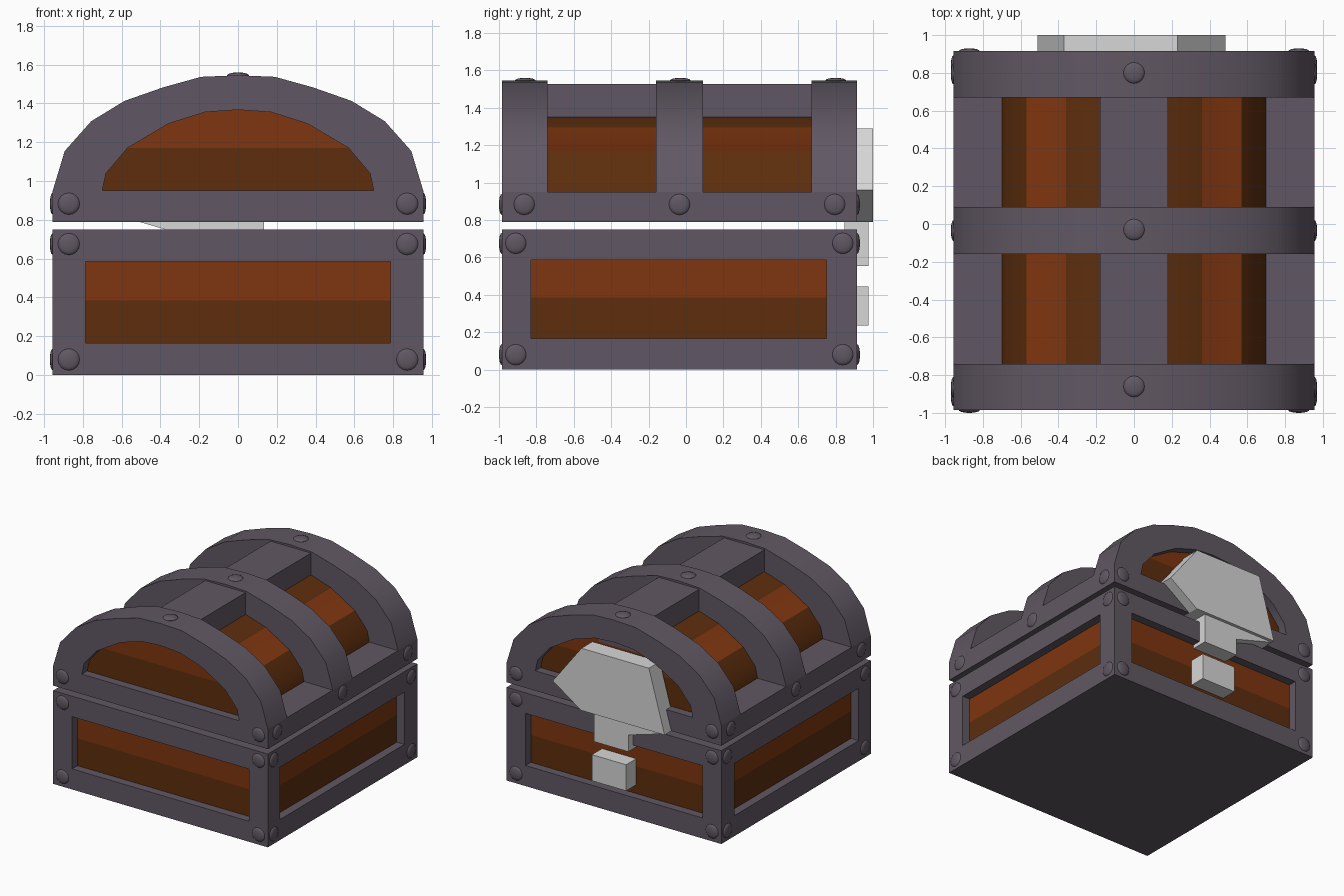
import bpy, bmesh, math
from mathutils import Vector

if "Cube" in bpy.data.objects:
    bpy.data.objects.remove(bpy.data.objects["Cube"], do_unlink=True)


def material(name, rgb):
    m = bpy.data.materials.new(name)
    m.use_nodes = True
    m.diffuse_color = (*rgb, 1)
    m.node_tree.nodes["Principled BSDF"].inputs["Base Color"].default_value = (*rgb, 1)
    return m


IRON = material("purple grey iron", (0.118, 0.097, 0.125))
LIGHT_WOOD = material("orange brown wood", (0.21, 0.036, 0.005))
DARK_WOOD = material("dark brown wood", (0.11, 0.027, 0.004))
STEEL = material("pale grey steel", (0.68, 0.68, 0.68))

# Overall chest footprint and the depth of the recessed wood
HALF_X, FRONT, BACK, RECESS = 0.955, -0.985, 0.915, 0.068


def finish(name, bm, *mats, smooth=0):
    bmesh.ops.recalc_face_normals(bm, faces=bm.faces)
    mesh = bpy.data.meshes.new(name)
    bm.to_mesh(mesh)
    bm.free()
    obj = bpy.data.objects.new(name, mesh)
    bpy.context.collection.objects.link(obj)
    for m in mats:
        mesh.materials.append(m)
    if smooth:
        bpy.ops.object.select_all(action="DESELECT")
        obj.select_set(True)
        bpy.context.view_layer.objects.active = obj
        bpy.ops.object.shade_smooth_by_angle(angle=math.radians(smooth))
    return obj


def prism(profile, y0, y1):
    """Extrude an (x, z) outline along y."""
    bm = bmesh.new()
    face = bm.faces.new([bm.verts.new((x, y0, z)) for x, z in profile])
    out = bmesh.ops.extrude_face_region(bm, geom=[face])
    moved = [v for v in out["geom"] if isinstance(v, bmesh.types.BMVert)]
    bmesh.ops.translate(bm, verts=moved, vec=(0, y1 - y0, 0))
    return bm


def block(x0, x1, y0, y1, z0, z1):
    return prism([(x0, z0), (x1, z0), (x1, z1), (x0, z1)], y0, y1)


def split_height(bm, z):
    bmesh.ops.bisect_plane(bm, geom=bm.verts[:] + bm.edges[:] + bm.faces[:],
                           plane_co=(0, 0, z), plane_no=(0, 0, 1))


def mirrored(half):
    """Complete an arch from its +x half, ending at the top."""
    return half + [(-x, z) for x, z in reversed(half) if x > 0]


# Base: wooden core behind an iron frame
core = block(-HALF_X + RECESS, HALF_X - RECESS, FRONT + RECESS, BACK - RECESS, 0.1, 0.7)
split_height(core, 0.385)
for f in core.faces:
    f.material_index = 0 if f.calc_center_median().z > 0.385 else 1
finish("base_panels", core, LIGHT_WOOD, DARK_WOOD)
finish("base_bottom_rail", block(-HALF_X, HALF_X, FRONT, BACK, 0, 0.165), IRON)
finish("base_top_rail", block(-HALF_X, HALF_X, FRONT, BACK, 0.585, 0.75), IRON)
for side, sx in (("left", 1), ("right", -1)):
    x0, x1 = sorted((sx * 0.787, sx * HALF_X))
    finish(f"front_{side}_post", block(x0, x1, FRONT, -0.83, 0.165, 0.585), IRON)
    finish(f"back_{side}_post", block(x0, x1, 0.75, BACK, 0.165, 0.585), IRON)

# Lid: wooden barrel with light planks at mid height
inner = mirrored([(0.70, 0.95), (0.68, 1.04), (0.57, 1.17), (0.36, 1.295),
                  (0.17, 1.355), (0, 1.367)])
barrel = prism(inner, FRONT + RECESS, BACK - RECESS)
split_height(barrel, 1.17)
barrel.normal_update()
for f in barrel.faces:
    z = f.calc_center_median().z
    end_cap = abs(f.normal.y) > 0.5
    f.material_index = 0 if z > 1.17 and (end_cap or z < 1.29) else 1
finish("lid_barrel", barrel, LIGHT_WOOD, DARK_WOOD, smooth=35)

# Lid: iron rim, three arched ribs and a ridge beam
finish("lid_rim", block(-HALF_X, HALF_X, FRONT, BACK, 0.79, 0.95), IRON)
outer = mirrored([(HALF_X, 0.95), (0.893, 1.155), (0.757, 1.308), (0.585, 1.413),
                  (0.385, 1.483), (0.19, 1.537), (0, 1.545)])
for name, y0, y1 in (("front", FRONT, -0.74), ("middle", -0.16, 0.09), ("back", 0.67, BACK)):
    finish(f"lid_{name}_rib", prism(outer + inner[::-1], y0, y1), IRON, smooth=35)
finish("lid_ridge_beam", block(-0.18, 0.18, -0.9, 0.85, 1.3, 1.527), IRON)


# Domed rivets
def rivet(name, centre, axis):
    bm = bmesh.new()
    bmesh.ops.create_uvsphere(bm, u_segments=16, v_segments=8, radius=1)
    bmesh.ops.scale(bm, verts=bm.verts, vec=(0.056, 0.056, 0.015))
    turn = Vector((0, 0, 1)).rotation_difference(Vector(axis)).to_matrix()
    bmesh.ops.rotate(bm, verts=bm.verts, matrix=turn)
    bmesh.ops.translate(bm, verts=bm.verts, vec=centre)
    finish(name, bm, IRON, smooth=60)


for side, sx in (("left", 1), ("right", -1)):
    for z in (0.08, 0.675, 0.883):
        rivet(f"front_{side}_rivet", (sx * 0.872, FRONT, z), (0, -1, 0))
        rivet(f"back_{side}_rivet", (sx * 0.872, BACK, z), (0, 1, 0))
    for z in (0.08, 0.675):
        for y in (-0.91, 0.838):
            rivet(f"{side}_base_rivet", (sx * HALF_X, y, z), (sx, 0, 0))
    for y in (-0.865, -0.035, 0.795):
        rivet(f"{side}_lid_rivet", (sx * HALF_X, y, 0.883), (sx, 0, 0))
for y in (-0.86, -0.03, 0.80):
    rivet("ridge_rivet", (0, y, 1.545), (0, 0, 1))

# Solid faceted hasp on the back, with its tongue and catch
hasp = [(0.23, 1.29), (0.485, 0.96), (0.235, 0.79), (-0.51, 0.79), (-0.37, 1.29)]
finish("hasp_plate", prism(hasp, 0.86, 1.0), STEEL)
tongue = [(0.135, 0.79), (0.135, 0.555), (-0.17, 0.555), (-0.17, 0.69), (-0.51, 0.79)]
finish("hasp_tongue", prism(tongue, 0.847, 0.975), STEEL)
finish("hasp_catch", block(-0.15, 0.155, 0.847, 0.975, 0.235, 0.445), STEEL)
